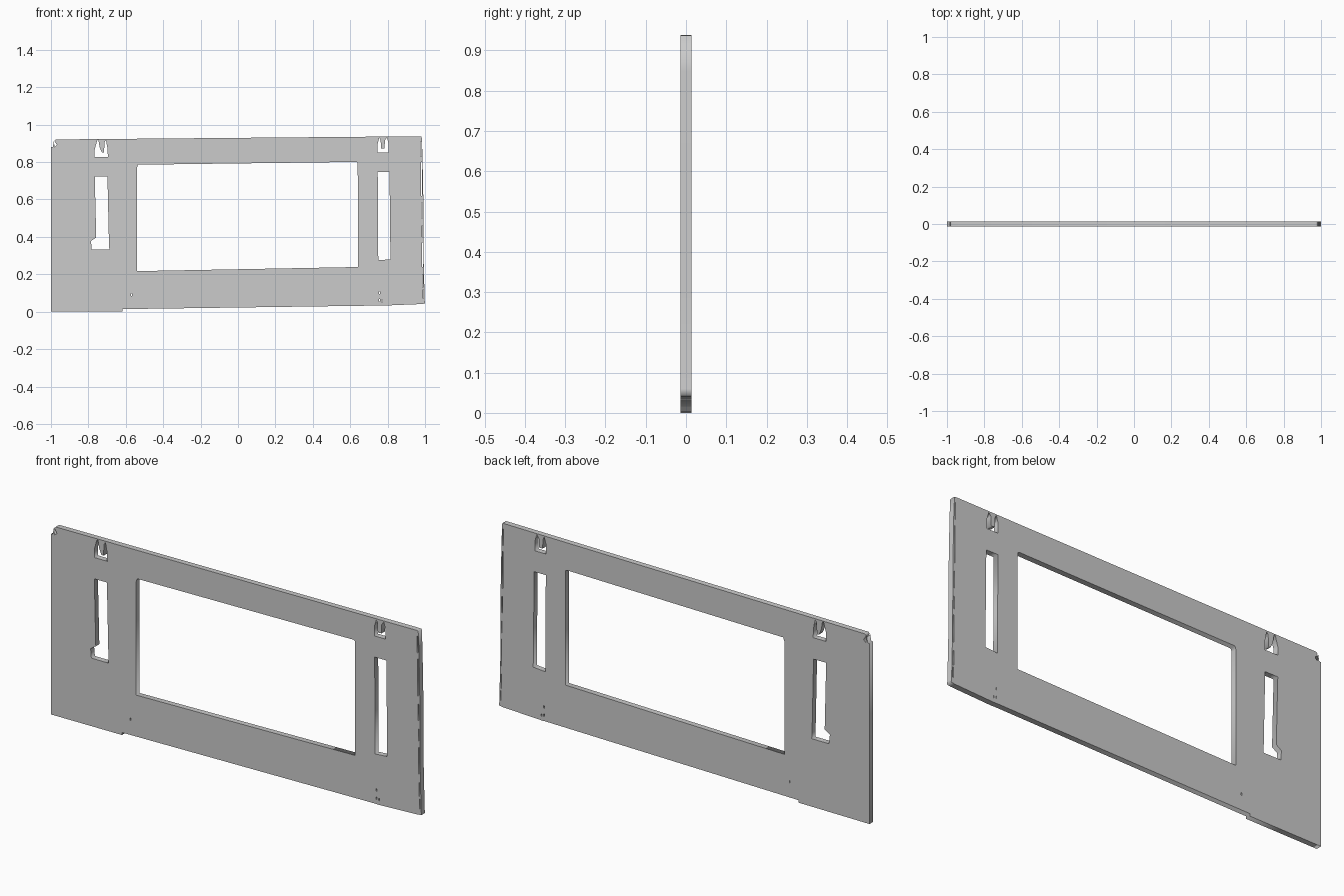
import bpy

HALF_THICKNESS = 0.0137


def box(x0, x1, z0, z1):
    return [(x0, z0), (x1, z0), (x1, z1), (x0, z1)]


# Outer edge, with stepped bottom and chipped upper-left corner
outline = [(-1, 0), (-0.617, 0.002), (-0.617, 0.014), (0.75, 0.033), (0.76, 0.032),
           (0.98, 0.041), (1.0, 0.044), (0.998, 0.06), (0.992, 0.3), (0.991, 0.6),
           (0.986, 0.85), (0.982, 0.937), (0.97, 0.938), (-0.975, 0.921),
           (-0.982, 0.913), (-0.968, 0.892), (-0.98, 0.88), (-0.985, 0.91),
           (-0.99, 0.882), (-1, 0.88)]

# Large central window
window = [(-0.54, 0.217), (0.642, 0.239), (0.64, 0.797), (0.632, 0.801), (-0.534, 0.786),
          (-0.54, 0.77)]

# Tall side slots
left_slot = [(-0.782, 0.333), (-0.688, 0.333), (-0.69, 0.37), (-0.698, 0.724),
             (-0.766, 0.724), (-0.758, 0.397), (-0.786, 0.378)]
right_slot = [(0.75, 0.275), (0.815, 0.28), (0.81, 0.747), (0.747, 0.747)]

# Pronged openings below the top edge
left_prong = [(-0.766, 0.828), (-0.696, 0.828), (-0.697, 0.87), (-0.706, 0.918),
              (-0.714, 0.905), (-0.716, 0.85), (-0.728, 0.852), (-0.74, 0.88),
              (-0.746, 0.918), (-0.752, 0.918), (-0.766, 0.868)]
right_prong = [(0.746, 0.85), (0.806, 0.85), (0.805, 0.9), (0.796, 0.932),
               (0.785, 0.915), (0.784, 0.872), (0.764, 0.872), (0.763, 0.915),
               (0.756, 0.932), (0.747, 0.9)]

# Narrow slits down the right edge and tiny pinholes near the bottom
slits = []
for z0, z1, x in [(0.07, 0.12, 0.988), (0.13, 0.2, 0.986), (0.24, 0.37, 0.985),
                  (0.4, 0.46, 0.983), (0.5, 0.58, 0.982), (0.62, 0.8, 0.979),
                  (0.83, 0.91, 0.976)]:
    slits.append(box(x, x + 0.004, z0, z1))
pinholes = [box(x, x + 0.004, z, z + 0.012)
            for x, z in [(-0.572, 0.085), (0.755, 0.095), (0.755, 0.055), (0.768, 0.052)]]

# Filled and extruded panel profile
curve = bpy.data.curves.new("panel_profile", "CURVE")
curve.dimensions = "2D"
curve.fill_mode = "BOTH"
curve.extrude = HALF_THICKNESS
for loop in [outline, window, left_slot, right_slot, left_prong, right_prong] + slits + pinholes:
    spline = curve.splines.new("POLY")
    spline.points.add(len(loop) - 1)
    for point, (x, z) in zip(spline.points, loop):
        point.co = (x, z, 0, 1)
    spline.use_cyclic_u = True

panel = bpy.data.objects.new("wall_panel", curve)
bpy.context.collection.objects.link(panel)
panel.rotation_euler.x = 1.5707963
bpy.context.view_layer.objects.active = panel
panel.select_set(True)
bpy.ops.object.convert(target="MESH")
bpy.ops.object.transform_apply(location=False, rotation=True, scale=False)
